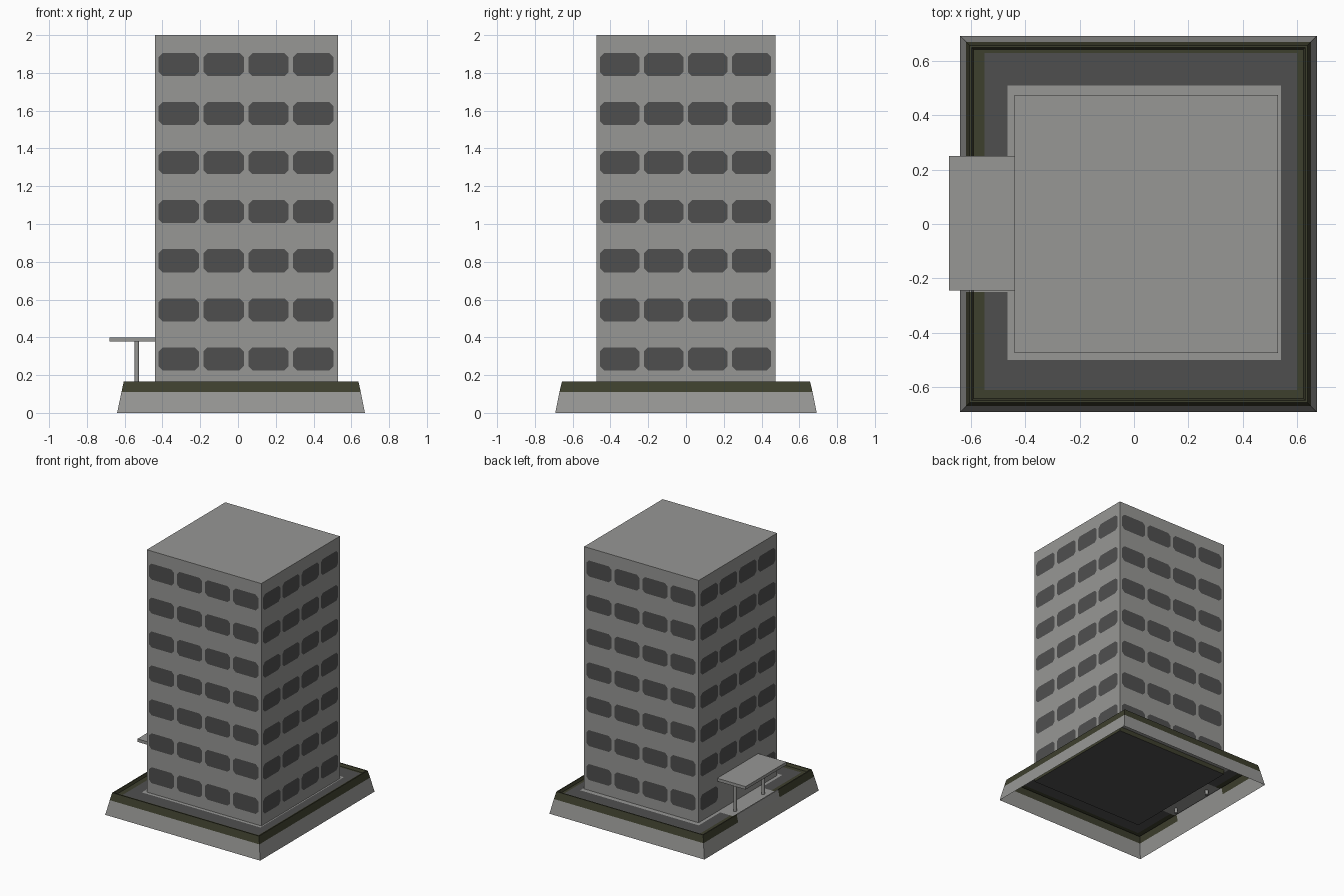
import bpy, bmesh, math
from mathutils import Vector

if "Cube" in bpy.data.objects:
    bpy.data.objects.remove(bpy.data.objects["Cube"])


def material(name, rgb):
    m = bpy.data.materials.new(name)
    m.diffuse_color = (*rgb, 1.0)
    m.use_nodes = True
    m.node_tree.nodes["Principled BSDF"].inputs["Base Color"].default_value = m.diffuse_color
    return m


CONCRETE = material("concrete_grey", (0.31, 0.31, 0.30))
DARK = material("dark_grey", (0.078, 0.078, 0.078))
OLIVE = material("dark_olive", (0.048, 0.050, 0.027))
MATS = [CONCRETE, DARK, OLIVE]


def finish(bm, name, mats):
    me = bpy.data.meshes.new(name)
    bm.to_mesh(me)
    bm.free()
    for m in mats:
        me.materials.append(m)
    ob = bpy.data.objects.new(name, me)
    bpy.context.collection.objects.link(ob)
    return ob


def box(name, lo, hi, mat):
    bm = bmesh.new()
    bmesh.ops.create_cube(bm, size=1)
    for v in bm.verts:
        v.co = Vector([lo[i] if v.co[i] < 0 else hi[i] for i in range(3)])
    return finish(bm, name, [mat])


# Tower footprint
X0, X1, Y0, Y1 = -0.44, 0.53, -0.475, 0.475
FLOOR = 0.145
GATE = 0.25     # half width of the entrance path on the -x side


def rect_ring(bm, x0, x1, y0, y1, z):
    pts = [(x0, y0), (x1, y0), (x1, y1), (x0, y1), (x0, GATE), (x0, -GATE)]
    return [bm.verts.new((x, y, z)) for x, y in pts]


# Hollow base: sloped wall, hedge band, rim, paved floor, tower footing
bm = bmesh.new()
profile = [  # x0, x1, y0, y1, z, material of the band leading to this ring
    (-0.640, 0.672, -0.692, 0.692, 0.0, 0),
    (-0.617, 0.650, -0.670, 0.670, 0.11, 0),
    (-0.605, 0.638, -0.657, 0.657, 0.165, 2),
    (-0.597, 0.630, -0.649, 0.649, 0.165, 2),
    (-0.590, 0.623, -0.642, 0.642, FLOOR, 2),
    (-0.550, 0.600, -0.610, 0.628, FLOOR, 2),
    (-0.465, 0.540, -0.500, 0.510, FLOOR, 1),
    (X0, X1, Y0, Y1, FLOOR, 0),
    (X0, X1, Y0, Y1, 0.11, 2),
]
prev = None
for *r, z, mat in profile:
    ring = rect_ring(bm, *r, z)
    if prev:
        for i in range(6):
            j = (i + 1) % 6
            f = bm.faces.new((prev[i], prev[j], ring[j], ring[i]))
            f.material_index = 0 if i == 4 else mat
    prev = ring
bm.faces.new(prev[::-1]).material_index = 1
finish(bm, "base", MATS)

# Tower block
box("tower", (X0, Y0, FLOOR), (X1, Y1, 2.0), CONCRETE)

# Windows: thin chamfered panes, four per row and seven rows on each side
bm = bmesh.new()
OFF, CH = 0.002, 0.022


def pane(origin, along, u, z, w, h):
    corners = []
    for sx, sz, first in ((-1, -1, 0), (1, -1, 1), (1, 1, 0), (-1, 1, 1)):
        a = (sx * w / 2, sz * (h / 2 - CH))
        b = (sx * (w / 2 - CH), sz * h / 2)
        corners += [b, a] if first else [a, b]
    bm.faces.new([bm.verts.new(origin + along * (u + p) + Vector((0, 0, z + q)))
                  for p, q in corners])


sides = [
    ("front", Vector((X0, Y0 - OFF, 0)), Vector((1, 0, 0)), X1 - X0),
    ("right", Vector((X1 + OFF, Y0, 0)), Vector((0, 1, 0)), Y1 - Y0),
    ("back", Vector((X1, Y1 + OFF, 0)), Vector((-1, 0, 0)), X1 - X0),
    ("left", Vector((X0 - OFF, Y1, 0)), Vector((0, -1, 0)), Y1 - Y0),
]
for name, origin, along, length in sides:
    for row in range(7):
        for col in range(4):
            if name == "left" and row == 0 and col in (1, 2):
                continue    # entrance
            u = length * (0.130 + 0.245 * col)
            pane(origin, along, u, 0.286 + 0.2597 * row, length * 0.22, 0.122)
finish(bm, "windows", [DARK])

# Entrance canopy and its two round posts
box("canopy", (-0.68, -0.245, 0.377), (X0, 0.25, 0.40), CONCRETE)
for i, y in enumerate((-0.17, 0.17)):
    bm = bmesh.new()
    bmesh.ops.create_cone(bm, cap_ends=True, segments=12, radius1=0.012,
                          radius2=0.012, depth=0.27)
    bmesh.ops.translate(bm, verts=bm.verts, vec=(-0.535, y, 0.245))
    for f in bm.faces:
        f.smooth = abs(f.normal.z) < 0.5
    for e in bm.edges:
        e.smooth = all(f.smooth for f in e.link_faces)
    finish(bm, f"canopy_post_{i + 1}", [CONCRETE])
